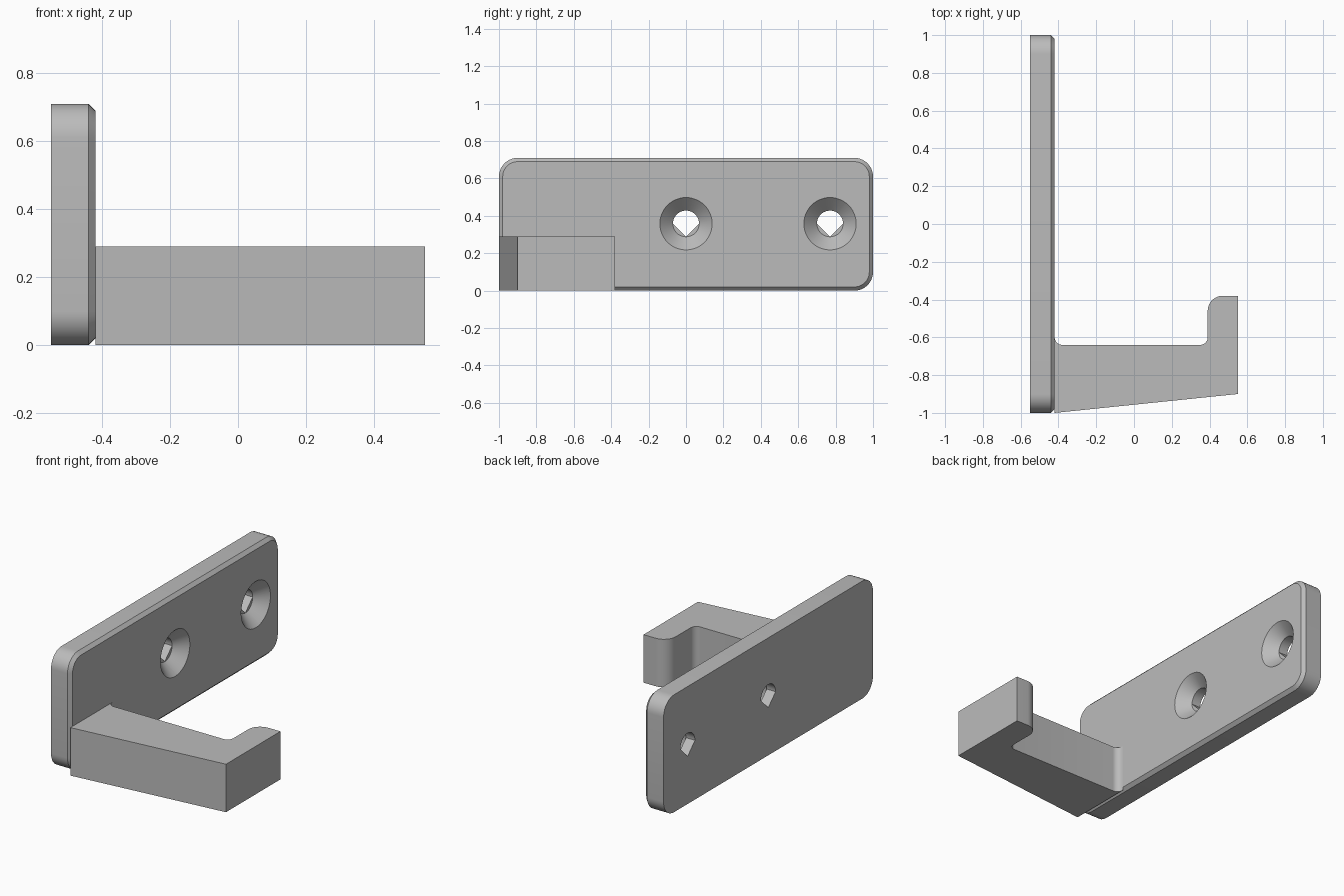
import bpy
import bmesh
from math import cos, sin, radians

if "Cube" in bpy.data.objects:
    bpy.data.objects.remove(bpy.data.objects["Cube"], do_unlink=True)

BACK, FACE, CHAMFER = -0.55, -0.42, 0.02
HEIGHT = 0.71

grey = bpy.data.materials.new("plain_grey")
grey.use_nodes = True
grey.diffuse_color = (0.5, 0.5, 0.5, 1)
grey.node_tree.nodes["Principled BSDF"].inputs["Base Color"].default_value = (0.5, 0.5, 0.5, 1)


def arc(cx, cy, r, start, end, steps=10):
    angles = [radians(start + (end - start) * i / steps) for i in range(steps + 1)]
    return [(cx + r * cos(a), cy + r * sin(a)) for a in angles]


def loft(name, rings):
    """Join matching rings of points into a closed solid."""
    bm = bmesh.new()
    loops = [[bm.verts.new(p) for p in ring] for ring in rings]
    n = len(loops[0])
    for a, b in zip(loops, loops[1:]):
        for i in range(n):
            j = (i + 1) % n
            bm.faces.new((a[i], a[j], b[j], b[i]))
    bm.faces.new(loops[0])
    bm.faces.new(loops[-1])
    bmesh.ops.recalc_face_normals(bm, faces=bm.faces)
    mesh = bpy.data.meshes.new(name)
    bm.to_mesh(mesh)
    bm.free()
    mesh.materials.append(grey)
    obj = bpy.data.objects.new(name, mesh)
    bpy.context.collection.objects.link(obj)
    return obj


def activate(obj):
    bpy.ops.object.select_all(action='DESELECT')
    obj.select_set(True)
    bpy.context.view_layer.objects.active = obj


def cut(target, cutter):
    activate(target)
    mod = target.modifiers.new("cut", 'BOOLEAN')
    mod.operation, mod.solver, mod.object = 'DIFFERENCE', 'EXACT', cutter
    bpy.ops.object.modifier_apply(modifier=mod.name)
    bpy.data.objects.remove(cutter, do_unlink=True)


def at_x(x, profile):
    return [(x, y, z) for y, z in profile]


def rounded_rect(inset, r=0.1):
    """Plate outline in y and z, corners sharing the same centres."""
    pts = []
    for k, (sy, sz) in enumerate(((1, 1), (-1, 1), (-1, -1), (1, -1))):
        pts += arc(sy * (1 - r), HEIGHT / 2 + sz * (HEIGHT / 2 - r),
                   r - inset, 90 * k, 90 * k + 90)
    return pts


# Wall plate with a chamfered front edge
plate = loft("wall_plate", [
    at_x(BACK, rounded_rect(0)),
    at_x(FACE - CHAMFER, rounded_rect(0)),
    at_x(FACE, rounded_rect(CHAMFER)),
])

# Countersunk screw holes: round above, pointed below
HOLE = 0.07
for y in (0, 0.77):
    z = HEIGHT / 2 + 0.003
    drop = arc(y, z, HOLE, 0, 180, 24) + [(y, z - HOLE)]
    cut(plate, loft("hole_cutter", [at_x(BACK - 0.05, drop), at_x(FACE + 0.05, drop)]))
    cone = [at_x(x, arc(y, z, r, 0, 360, 48)[:-1])
            for x, r in ((FACE - 0.07, HOLE), (FACE + 0.03, 0.17))]
    cut(plate, loft("countersink_cutter", cone))

# Hook arm with upturned tip and filleted inner corners
outline = [(FACE, -1), (0.55, -0.9), (0.55, -0.38)]
outline += arc(0.47, -0.46, 0.08, 90, 180)
outline += arc(0.35, -0.60, 0.04, 0, -90)
outline += arc(-0.38, -0.60, 0.04, -90, -180)
arm = loft("hook_arm", [[(x, y, z) for x, y in outline] for z in (0, 0.29)])

for obj in (plate, arm):
    activate(obj)
    bpy.ops.object.shade_smooth_by_angle(angle=radians(30))
